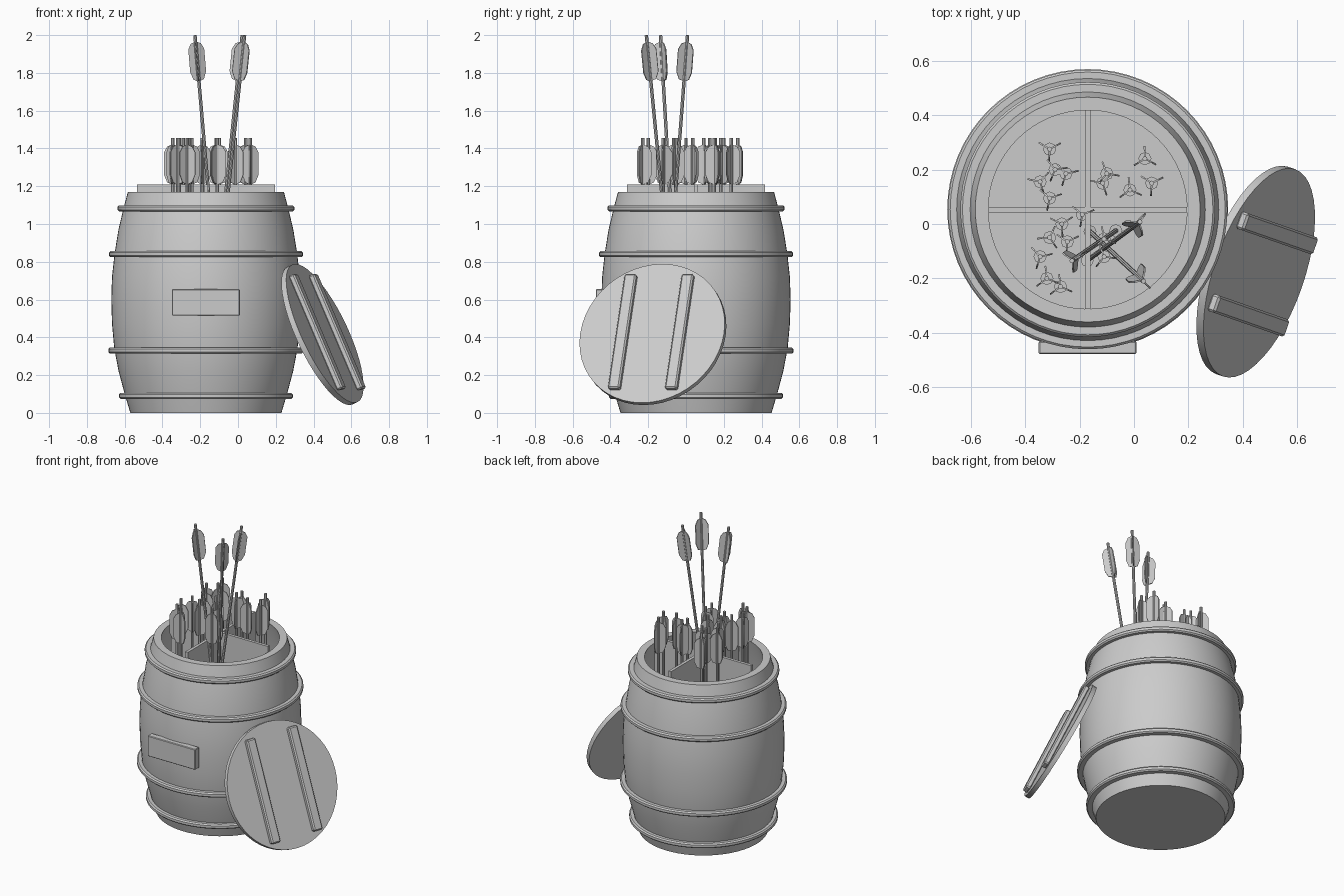
import bpy, bmesh, math, random
from mathutils import Vector, Matrix

if "Cube" in bpy.data.objects:
    bpy.data.objects.remove(bpy.data.objects["Cube"])

random.seed(4)
CX, CY = -0.17, 0.053            # barrel axis
FLOOR = 0.05

grey = bpy.data.materials.new("plain_grey")
grey.diffuse_color = (0.6, 0.6, 0.6, 1)
grey.use_nodes = True
grey.node_tree.nodes["Principled BSDF"].inputs["Base Color"].default_value = grey.diffuse_color


def finish(bm, name, matrix=None, angle=35):
    bmesh.ops.recalc_face_normals(bm, faces=bm.faces)
    if matrix is not None:
        bm.transform(matrix)
    me = bpy.data.meshes.new(name)
    bm.to_mesh(me)
    bm.free()
    ob = bpy.data.objects.new(name, me)
    bpy.context.collection.objects.link(ob)
    me.materials.append(grey)
    bpy.ops.object.select_all(action='DESELECT')
    ob.select_set(True)
    bpy.context.view_layer.objects.active = ob
    bpy.ops.object.shade_smooth_by_angle(angle=math.radians(angle))
    return ob


def lathe(name, profile, closed=False, steps=64):
    """Spin an (r, z) profile around the barrel axis."""
    bm = bmesh.new()
    vs = [bm.verts.new((r, 0, z)) for r, z in profile]
    pairs = list(zip(vs, vs[1:])) + ([(vs[-1], vs[0])] if closed else [])
    es = [bm.edges.new(p) for p in pairs]
    bmesh.ops.spin(bm, geom=vs + es, cent=(0, 0, 0), axis=(0, 0, 1),
                   angle=2 * math.pi, steps=steps)
    bmesh.ops.remove_doubles(bm, verts=bm.verts, dist=1e-5)
    return finish(bm, name, Matrix.Translation((CX, CY, 0)))


def add_box(bm, size, center, bevel=0.0):
    m = Matrix.Translation(center) @ Matrix.Diagonal((*size, 1))
    vs = bmesh.ops.create_cube(bm, size=1, matrix=m)['verts']
    if bevel:
        es = list({e for v in vs for e in v.link_edges})
        bmesh.ops.bevel(bm, geom=es, offset=bevel, segments=1, affect='EDGES')


# Barrel shell: bulged outside, open top, hollow inside
outer = [(0.40, 0), (0.43, 0.10), (0.462, 0.22), (0.485, 0.34), (0.497, 0.47),
         (0.501, 0.60), (0.497, 0.72), (0.484, 0.84), (0.463, 0.97),
         (0.437, 1.08), (0.413, 1.17)]
inner = [(0.365, 1.17), (0.395, 1.05), (0.43, 0.84), (0.45, 0.6),
         (0.43, 0.33), (0.37, FLOOR)]
lathe("barrel", [(0, 0)] + outer + inner + [(0, FLOOR)])

# Hoops: rounded bands around the shell
for i, (r, z) in enumerate([(0.452, 0.09), (0.508, 0.33), (0.505, 0.84), (0.46, 1.083)]):
    band = [(r - 0.04, z - 0.016), (r, z - 0.016), (r + 0.008, z - 0.008),
            (r + 0.008, z + 0.008), (r, z + 0.016), (r - 0.04, z + 0.016)]
    lathe(f"hoop_{i + 1}", band, closed=True)

# Crossed dividers inside
bm = bmesh.new()
h = 1.21 - FLOOR
for size in ((0.73, 0.02, h), (0.02, 0.73, h)):
    add_box(bm, size, (CX, CY, FLOOR + h / 2))
finish(bm, "dividers")

# Blank sign plate on the front
bm = bmesh.new()
add_box(bm, (0.36, 0.045, 0.14), (-0.17, -0.4545, 0.585), 0.004)
finish(bm, "sign_plate", angle=20)

# Lid leaning on the side, with two slats on its outer face
n = Vector((0.86, -0.30, 0.41)).normalized()
up = (Vector((0, 0, 1)) - n.z * n).normalized()
side = up.cross(n)
lid_frame = Matrix.Translation((0.447, -0.175, 0.415)) @ \
    Matrix((side, up, n)).transposed().to_4x4()
bm = bmesh.new()
bmesh.ops.create_cone(bm, cap_ends=True, segments=48, radius1=0.403,
                      radius2=0.403, depth=0.03)
finish(bm, "lid", lid_frame)
bm = bmesh.new()
for s in (-1, 1):
    add_box(bm, (0.066, 0.665, 0.036), (s * 0.16, 0, 0.03), 0.008)
finish(bm, "lid_slats", lid_frame, 20)


# Arrow: shaft, head, and three vanes; z = 0 is the nock end
def arrow(name, tip, base, turn):
    axis = Vector(tip) - Vector(base)
    length = axis.length
    bm = bmesh.new()
    bmesh.ops.create_cone(bm, cap_ends=True, segments=8, radius1=0.009, radius2=0.009,
                          depth=length - 0.06,
                          matrix=Matrix.Translation((0, 0, -(length - 0.06) / 2)))
    bmesh.ops.create_cone(bm, cap_ends=True, segments=8, radius1=0.0, radius2=0.024,
                          depth=0.08, matrix=Matrix.Translation((0, 0, 0.04 - length)))
    outline = [(0.004, -0.035), (0.03, -0.045), (0.047, -0.075),
               (0.047, -0.195), (0.03, -0.235), (0.004, -0.245)]
    for k in range(3):
        rot = Matrix.Rotation(turn + k * math.tau / 3, 4, 'Z')
        f = bm.faces.new([bm.verts.new(rot @ Vector((r, -0.003, z))) for r, z in outline])
        ext = bmesh.ops.extrude_face_region(bm, geom=[f], use_keep_orig=True)['geom']
        bmesh.ops.translate(bm, vec=rot @ Vector((0, 0.006, 0)),
                            verts=[g for g in ext if isinstance(g, bmesh.types.BMVert)])
    q = Vector((0, 0, 1)).rotation_difference(axis)
    finish(bm, name, Matrix.Translation(tip) @ q.to_matrix().to_4x4())


# Upright arrows in the compartments
spots = [(-.31, .275), (-.25, .185), (-.345, .155), (-.31, .095), (-.29, .20),
         (-.115, .15), (-.10, .185), (-.015, .125), (.04, .24), (.065, .15),
         (-.31, -.05), (-.265, 0), (-.19, .035), (-.345, -.12), (-.245, -.065),
         (-.11, -.12), (-.11, -.055), (-.32, -.20), (-.27, -.23)]
for i, (x, y) in enumerate(spots):
    arrow(f"short_arrow_{i + 1}", (x, y, 1.455), (x, y, FLOOR), random.uniform(0, 2.1))

# Tall leaning arrows
tall = [((-.228, -.135, 1.999), (-.06, -.02, FLOOR)),
        ((.022, .008, 1.999), (-.18, -.14, FLOOR)),
        ((.035, -.21, 1.999), (-.17, -.02, FLOOR))]
for i, (tip, base) in enumerate(tall):
    arrow(f"tall_arrow_{i + 1}", tip, base, 0.5 + 0.4 * i)
